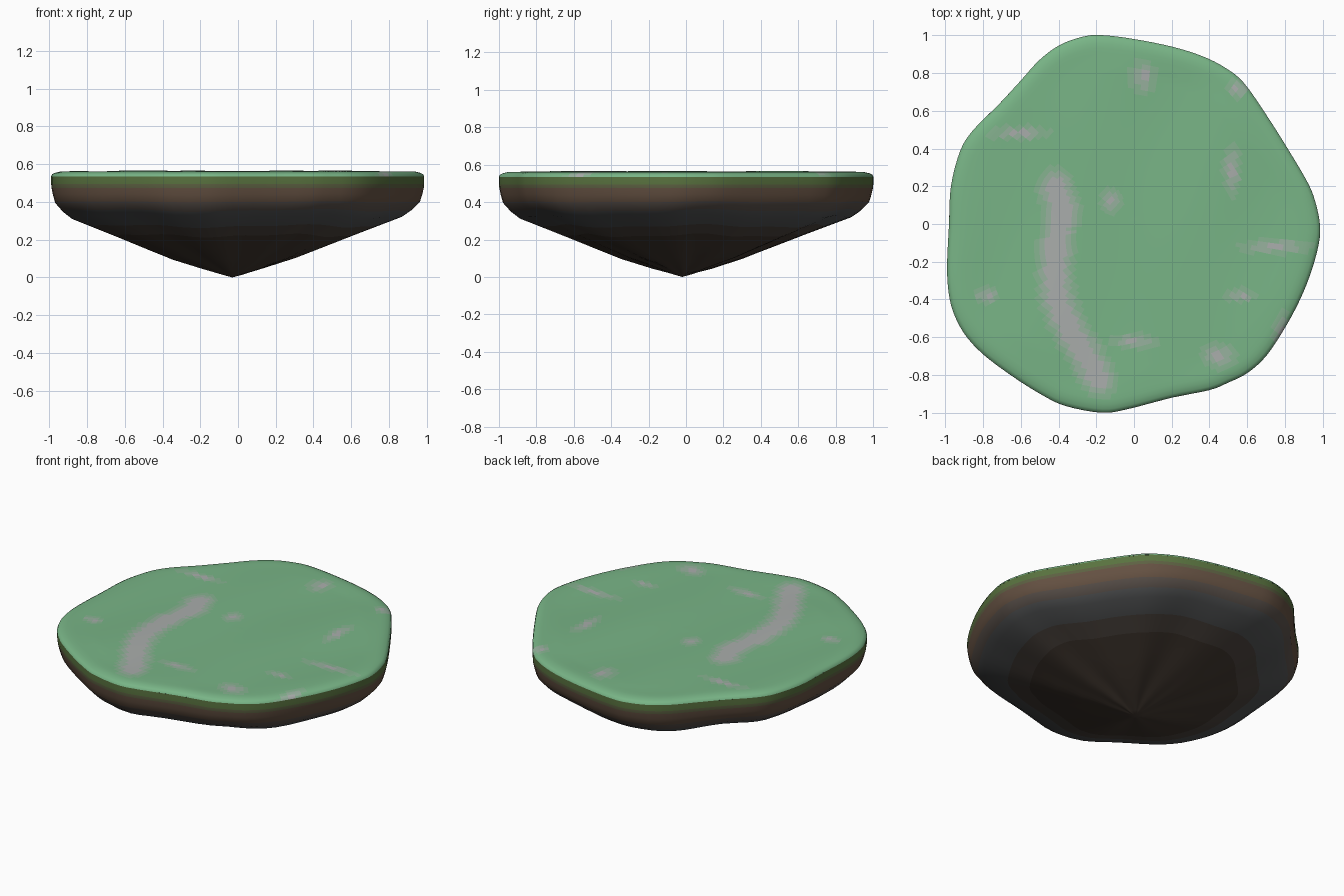
import bpy, bmesh, math
from mathutils import Vector

if "Cube" in bpy.data.objects:
    bpy.data.objects.remove(bpy.data.objects["Cube"])

# Island outline seen from above
OUTLINE = [(.985, 0), (.96, .12), (.92, .22), (.82, .39), (.70, .58), (.58, .75), (.48, .83),
           (.36, .89), (.2, .94), (0, .98), (-.16, 1), (-.26, .995), (-.39, .95), (-.5, .87),
           (-.6, .76), (-.72, .63), (-.85, .5), (-.92, .39), (-.97, .2), (-.98, 0), (-.99, -.2),
           (-.985, -.34), (-.96, -.46), (-.9, -.58), (-.8, -.69), (-.64, -.81), (-.48, -.91),
           (-.36, -.965), (-.17, -1), (-.03, -.98), (.2, -.92), (.4, -.88), (.5, -.84),
           (.6, -.79), (.7, -.7), (.8, -.55), (.88, -.4), (.94, -.25), (.98, -.1)]


def smooth_loop(pts, sub):
    """Closed Catmull-Rom curve through the points."""
    n, out = len(pts), []
    for i in range(n):
        p0, p1, p2, p3 = (Vector(pts[(i + k) % n]) for k in (-1, 0, 1, 2))
        for s in range(sub):
            t = s / sub
            out.append(.5 * (2 * p1 + (p2 - p0) * t + (2 * p0 - 5 * p1 + 4 * p2 - p3) * t * t
                             + (3 * p1 - p0 - 3 * p2 + p3) * t ** 3))
    return out


def material(name, rgb):
    m = bpy.data.materials.new(name)
    m.diffuse_color = (*rgb, 1)
    m.use_nodes = True
    m.node_tree.nodes["Principled BSDF"].inputs["Base Color"].default_value = m.diffuse_color
    return m


def ring_surface(name, loop, scales, height, centre, mats, pick, outward_up):
    """Scaled copies of the loop, bridged and closed to a centre point."""
    bm = bmesh.new()
    c = Vector(centre[:2])
    rings = []
    for k, s in enumerate(scales):
        ring = []
        for p in loop:
            q = c * (1 - s) + p * s
            ring.append(bm.verts.new((q.x, q.y, height(k, q))))
        rings.append(ring)
    tip = bm.verts.new(centre)
    n = len(loop)
    for k in range(len(rings)):
        for i in range(n):
            j = (i + 1) % n
            a, b = rings[k][i], rings[k][j]
            if k + 1 < len(rings):
                vs = [a, b, rings[k + 1][j], rings[k + 1][i]]
            else:
                vs = [a, b, tip]
            f = bm.faces.new(vs if outward_up else vs[::-1])
            f.smooth = True
            f.material_index = pick(k, f.calc_center_median())
    me = bpy.data.meshes.new(name)
    bm.to_mesh(me)
    bm.free()
    for m in mats:
        me.materials.append(m)
    ob = bpy.data.objects.new(name, me)
    bpy.context.collection.objects.link(ob)
    return ob


# Grass plateau: rounded rim, gently uneven top, worn paths
PATH = [(-.42, .2), (-.38, .08), (-.41, -.1), (-.42, -.25), (-.4, -.42), (-.33, -.58),
        (-.25, -.7), (-.19, -.82)]
PATCHES = [(-.6, .48, .16, .04), (.52, .28, .05, .14), (.75, -.12, .2, .04), (.45, -.7, .1, .07),
           (.05, .78, .07, .1), (.78, -.58, .05, .12), (0, -.62, .13, .04), (.55, .72, .06, .05),
           (.56, -.38, .08, .04), (-.78, -.38, .07, .05), (-.12, .12, .06, .07)]


def wear(p):
    d = min((Vector((p.x, p.y)) - Vector(q)).length for q in smooth_path)
    lvl = max(0, 1.6 - d / .09)
    for x, y, rx, ry in PATCHES:
        lvl = max(lvl, 1.25 - .8 * math.hypot((p.x - x) / rx, (p.y - y) / ry))
    return lvl


smooth_path = [Vector(a).lerp(Vector(b), t / 3) for a, b in zip(PATH, PATH[1:]) for t in range(4)]
rim = [1, .995, .98, .955, .93]
rim_z = [.535, .546, .554, .560, .562]
top_scales = rim + [.9 * (1 - i / 32) for i in range(32)]


def top_z(k, q):
    if k < len(rim):
        return rim_z[k]
    fade = min(1, (k - len(rim) + 1) / 4)
    return .562 + fade * (.003 * math.sin(6 * q.x + 1) * math.cos(5 * q.y)
                          - .003 * math.cos(9 * q.x - 3 * q.y))


def top_pick(k, p):
    w = wear(p)
    return 3 if w > 1 else 2 if w > .7 else 1 if w > .4 else 0


grass = [material("grass", (.19, .46, .24)), material("grass_thin", (.24, .45, .28)),
         material("grass_worn", (.31, .44, .34)), material("path", (.40, .42, .41))]
ring_surface("grass_top", smooth_loop(OUTLINE, 4), top_scales, top_z, (0, 0, .562),
             grass, top_pick, True)

# Rock underside: short wall, chamfer, shallow cone to a point
PROFILE = [(1, .535), (1, .515), (1, .495), (.998, .475), (.99, .44), (.978, .40), (.935, .355),
           (.885, .32), (.76, .272), (.63, .222), (.48, .163), (.33, .105), (.16, .05), (.05, .015)]


def rock_z(k, q):
    a = math.atan2(q.y, q.x)
    amp = 0 if k < 4 else .007 * min(1, (k - 3) / 4) * min(1, PROFILE[k][0] * 4)
    return PROFILE[k][1] + amp * (math.sin(5 * a + 1) + .6 * math.sin(11 * a))


rock = [material("grass_edge", (.10, .17, .05)), material("moss_soil", (.11, .12, .055)),
        material("soil", (.13, .083, .055)), material("soil_grey", (.10, .08, .068)),
        material("grey_rock", (.085, .088, .09)), material("dark_soil", (.075, .06, .05)),
        material("deep_rock", (.055, .04, .03))]
BANDS = [0, 0, 1, 2, 2, 3, 4, 4, 5, 6, 6, 6, 6, 6]
ring_surface("rock_base", smooth_loop(OUTLINE, 2), [p[0] for p in PROFILE], rock_z,
             (-.03, -.02, 0), rock, lambda k, p: BANDS[k], False)
